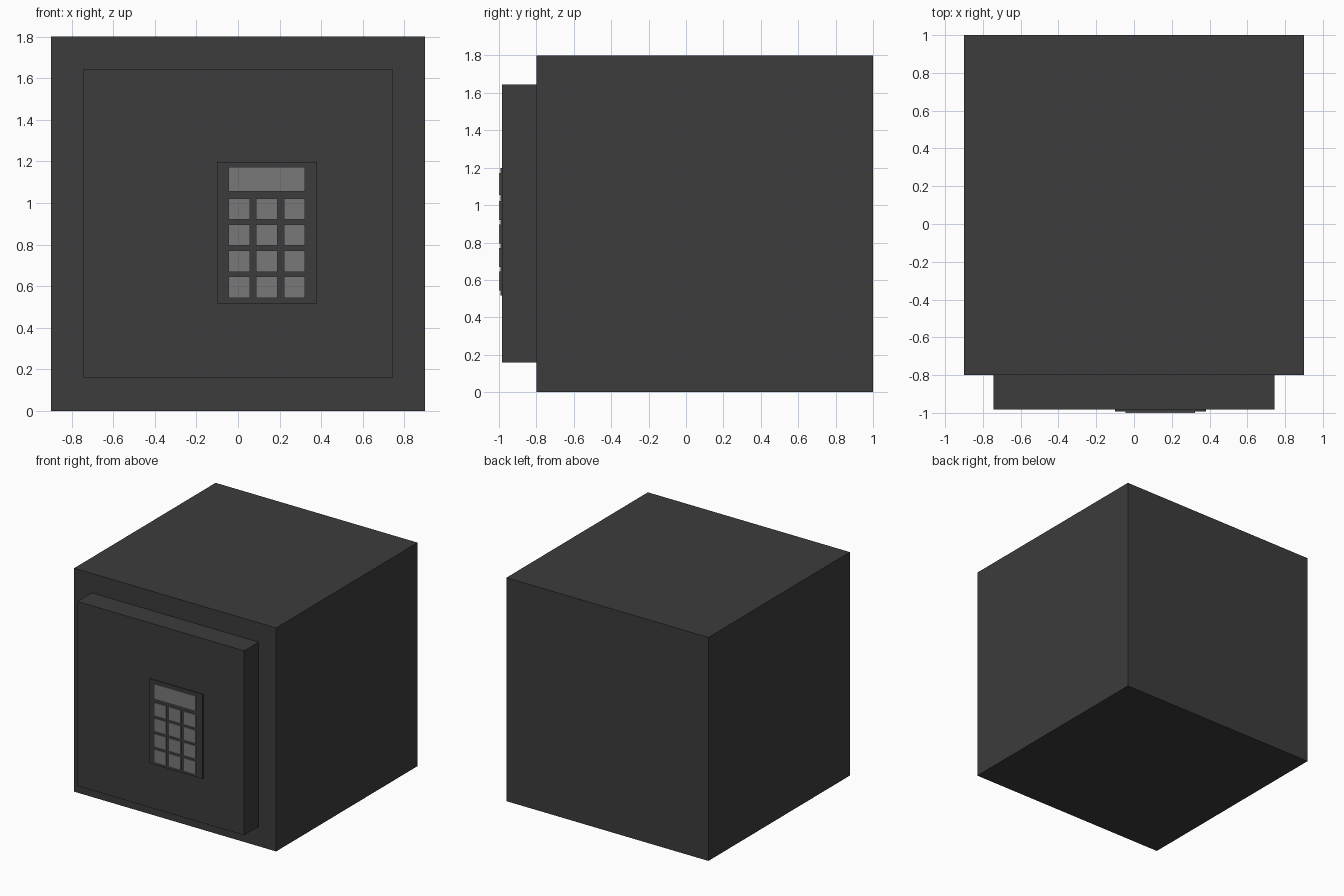
import bpy

if "Cube" in bpy.data.objects:
    bpy.data.objects.remove(bpy.data.objects["Cube"])


def material(name, value):
    mat = bpy.data.materials.new(name)
    mat.diffuse_color = (value, value, value, 1)
    mat.use_nodes = True
    mat.node_tree.nodes["Principled BSDF"].inputs["Base Color"].default_value = mat.diffuse_color
    return mat


DARK = material("dark_metal", 0.045)
LIGHT = material("button_grey", 0.19)


def box(name, x, y, z, mat):
    """Box from (min, max) ranges on each axis."""
    bpy.ops.mesh.primitive_cube_add(
        size=1, location=[(a + b) / 2 for a, b in (x, y, z)])
    obj = bpy.context.object
    obj.name = name
    obj.scale = [b - a for a, b in (x, y, z)]
    bpy.ops.object.transform_apply(location=False, rotation=False, scale=True)
    obj.data.materials.append(mat)
    return obj


# Safe body and the thick door on its front
box("safe_body", (-0.9, 0.9), (-0.8, 1.0), (0, 1.8), DARK)
box("door", (-0.743, 0.743), (-0.983, -0.8), (0.158, 1.644), DARK)

# Keypad plate and display
box("keypad_plate", (-0.10, 0.38), (-0.992, -0.983), (0.518, 1.198), DARK)
box("display", (-0.045, 0.322), (-1.0, -0.992), (1.055, 1.172), LIGHT)

# Four rows of three buttons
SIZE = 0.102
for row in range(4):
    for col in range(3):
        x = -0.045 + col * 0.1325
        z = 0.544 + row * 0.1253
        box(f"button_{row}_{col}", (x, x + SIZE), (-1.0, -0.992), (z, z + SIZE), LIGHT)
